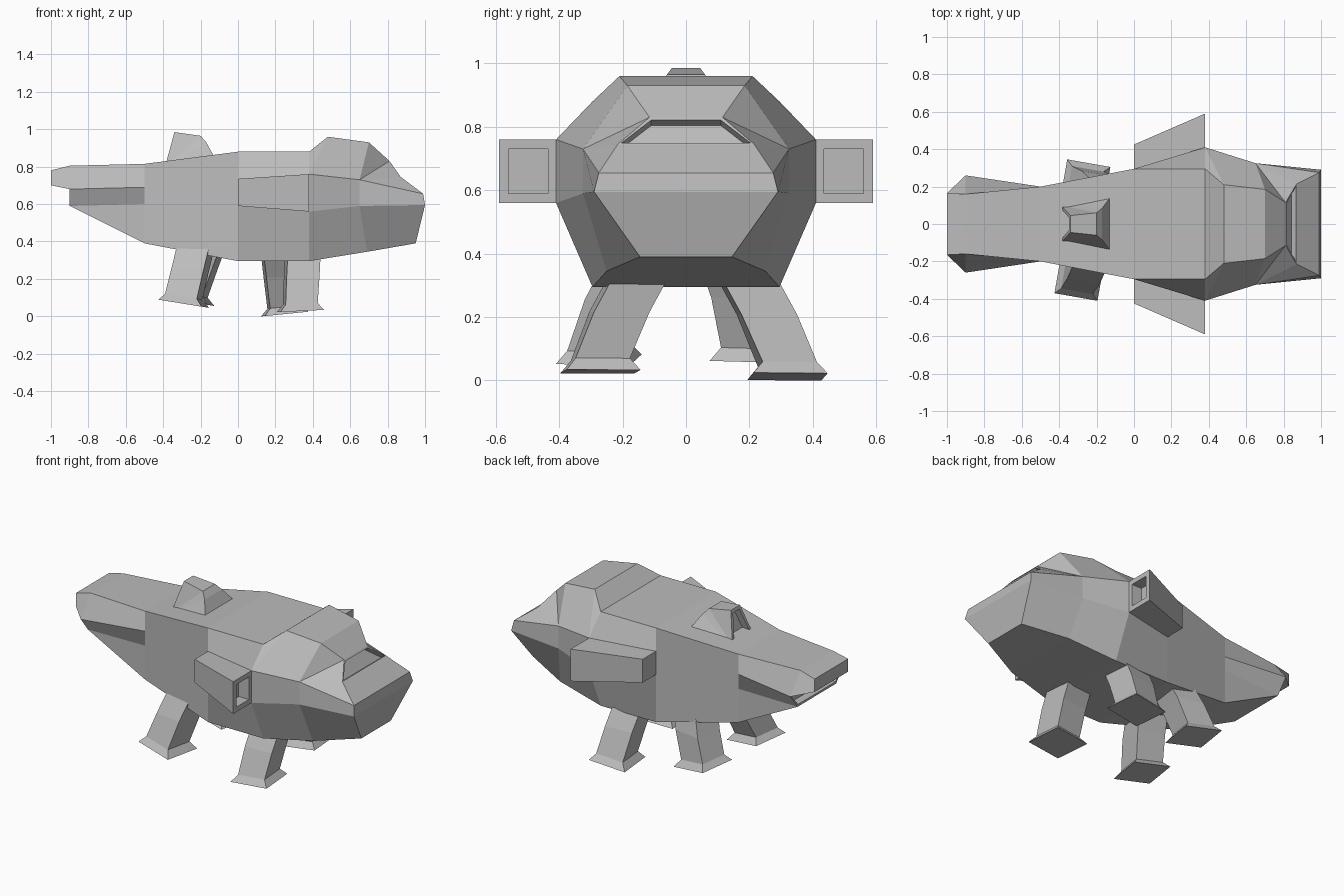
import bpy, bmesh, math
from mathutils import Vector, Matrix

old = bpy.data.objects.get("Cube")
if old:
    bpy.data.objects.remove(old, do_unlink=True)

grey = bpy.data.materials.new("hull grey")
grey.use_nodes = True
grey.diffuse_color = (0.5, 0.5, 0.5, 1)
grey.node_tree.nodes["Principled BSDF"].inputs["Base Color"].default_value = (0.5, 0.5, 0.5, 1)


class Builder:
    """Collects faces given as point lists, sharing equal points."""

    def __init__(self):
        self.bm = bmesh.new()
        self.verts = {}

    def face(self, *points):
        loop = []
        for p in points:
            key = tuple(round(c, 4) for c in p)
            if key not in self.verts:
                self.verts[key] = self.bm.verts.new(key)
            if self.verts[key] not in loop:
                loop.append(self.verts[key])
        if len(loop) > 2:
            return self.bm.faces.new(loop)

    def loft(self, rings):
        for a, b in zip(rings, rings[1:]):
            for i in range(len(a)):
                j = (i + 1) % len(a)
                self.face(a[i], a[j], b[j], b[i])
        return self.face(*rings[0]), self.face(*rings[-1])

    def recess(self, face, border, depth):
        self.bm.normal_update()
        bmesh.ops.inset_region(self.bm, faces=[face], thickness=border)
        push = -face.normal * depth
        moved = bmesh.ops.extrude_discrete_faces(self.bm, faces=[face])["faces"][0]
        bmesh.ops.translate(self.bm, verts=moved.verts[:], vec=push)

    def fix_normals(self):
        bmesh.ops.recalc_face_normals(self.bm, faces=self.bm.faces[:])

    def finish(self, name):
        mesh = bpy.data.meshes.new(name)
        self.bm.to_mesh(mesh)
        self.bm.free()
        mesh.materials.append(grey)
        obj = bpy.data.objects.new(name, mesh)
        bpy.context.collection.objects.link(obj)
        return obj


def flip(p):
    return (p[0], -p[1], p[2])


# Hull: half sections from tail to nose (roof edge, shoulder, waist, keel edge)
tail_low = (-0.9, 0.19, 0.59)
wing = (-0.9, 0.26, 0.68)
shoulder, waist, keel = (0.38, 0.41, 0.76), (0.38, 0.41, 0.56), (0.38, 0.295, 0.295)
cheek = [(0.65, 0.325, 0.73), (0.65, 0.325, 0.59), (0.69, 0.25, 0.345)]
lip = (0.99, 0.275, 0.655)
sections = [
    [(-0.9, 0.16, 0.805), wing, tail_low, tail_low],
    [(-0.5, 0.2, z) for z in (0.815, 0.69, 0.6, 0.39)],
    [(0, 0.295, z) for z in (0.88, 0.735, 0.59, 0.295)],
    [(0.38, 0.295, 0.88), shoulder, waist, keel],
    [(0.48, 0.21, 0.96), shoulder, waist, keel],
    [(0.7, 0.185, 0.93)] + cheek,
    [(0.81, 0.115, 0.83)] + cheek,
    [(0.87, 0.215, 0.745)] + cheek,
    [lip, lip, (1, 0.29, 0.595), (0.95, 0.145, 0.39)],
]
hull = Builder()
window = None
for n, (a, b) in enumerate(zip(sections, sections[1:])):
    for i in range(3):
        quad = (a[i], b[i], b[i + 1], a[i + 1])
        hull.face(*quad)
        hull.face(*[flip(p) for p in quad])
    roof = hull.face(a[0], b[0], flip(b[0]), flip(a[0]))
    if n == 6:
        window = roof
    if a[3] != b[3]:
        hull.face(a[3], b[3], flip(b[3]), flip(a[3]))

# Nose panels
nose = sections[-1]
for p, q in ((nose[0], nose[2]), (nose[2], nose[3])):
    hull.face(p, q, flip(q), flip(p))

# Tail block with the exhaust opening beneath it
tail_top, end_top, end_low = sections[0][0], (-1, 0.165, 0.78), (-1, 0.165, 0.70)
for p, q in ((tail_top, end_top), (end_top, end_low), (end_low, wing)):
    hull.face(p, q, flip(q), flip(p))
exhaust = hull.face(wing, tail_low, flip(tail_low), flip(wing))
side = (tail_top, wing, end_low, end_top)
hull.face(*side)
hull.face(*[flip(p) for p in side])
hull.fix_normals()
hull.recess(window, 0.012, 0.03)
hull.recess(exhaust, 0.015, 0.05)
hull.finish("hull")

# Side pods with a square opening in front
for name, s in (("left_pod", 1), ("right_pod", -1)):
    pod = Builder()
    rings = []
    for x, inner, outer, low, high in ((0, 0.29, 0.425, 0.59, 0.735),
                                       (0.38, 0.405, 0.59, 0.56, 0.76)):
        rings.append([(x, s * inner, low), (x, s * outer, low),
                      (x, s * outer, high), (x, s * inner, high)])
    back, front = pod.loft(rings)
    pod.fix_normals()
    pod.recess(front, 0.043, 0.07)
    pod.finish(name)

# Roof turret with an opening facing the tail
turret = Builder()
profile = [(-0.39, 0.10, 0.80), (-0.34, 0.045, 0.985), (-0.2, 0.06, 0.965),
           (-0.17, 0.085, 0.93), (-0.125, 0.145, 0.85)]
left = [Vector(p) for p in profile]
for p, q in zip(left, left[1:]):
    strip = turret.face(p, q, flip(q), flip(p))
    if p is left[0]:
        rear = strip
base = (left[0], left[-1], flip(left[-1]), flip(left[0]))
turret.face(*base)
for mirror in (False, True):
    # each flank is a fan from the rear base corner
    for p, q in zip(left[1:], left[2:]):
        tri = (left[0], p, q)
        turret.face(*[flip(c) if mirror else c for c in tri])
turret.fix_normals()
turret.recess(rear, 0.025, 0.04)
turret.finish("roof_turret")


def leg(name, hip, ankle, yaw, slope):
    """Leaning square leg ending in a flared, tilted foot."""
    part = Builder()
    turn = Matrix.Rotation(math.radians(yaw), 3, "Z")
    hip, ankle = Vector(hip), Vector(ankle)
    knee = hip.lerp(ankle, 0.55) + Vector((0, math.copysign(0.012, ankle.y), 0))
    sole = ankle - Vector((0, 0, 0.038))
    rings = []
    for centre, half, tilt in ((hip, 0.088, 0), (knee, 0.088, 0),
                               (ankle, 0.086, slope), (sole, 0.117, slope)):
        ring = []
        for sx, sy in ((-1, -1), (1, -1), (1, 1), (-1, 1)):
            off = turn @ Vector((sx * half, sy * half, 0))
            off.z = off.x * tilt
            ring.append(centre + off)
        rings.append(ring)
    part.loft(rings)
    part.fix_normals()
    part.finish(name)


# Four walking legs
leg("front_right_leg", (0.35, -0.11, 0.4), (0.333, -0.27, 0.066), 5, 0.05)
leg("front_left_leg", (0.21, 0.15, 0.4), (0.25, 0.32, 0.05), 5, 0.1)
leg("back_right_leg", (-0.21, -0.12, 0.44), (-0.29, -0.275, 0.105), -10, -0.16)
leg("back_left_leg", (-0.14, 0.12, 0.44), (-0.262, 0.21, 0.115), -10, -0.16)
